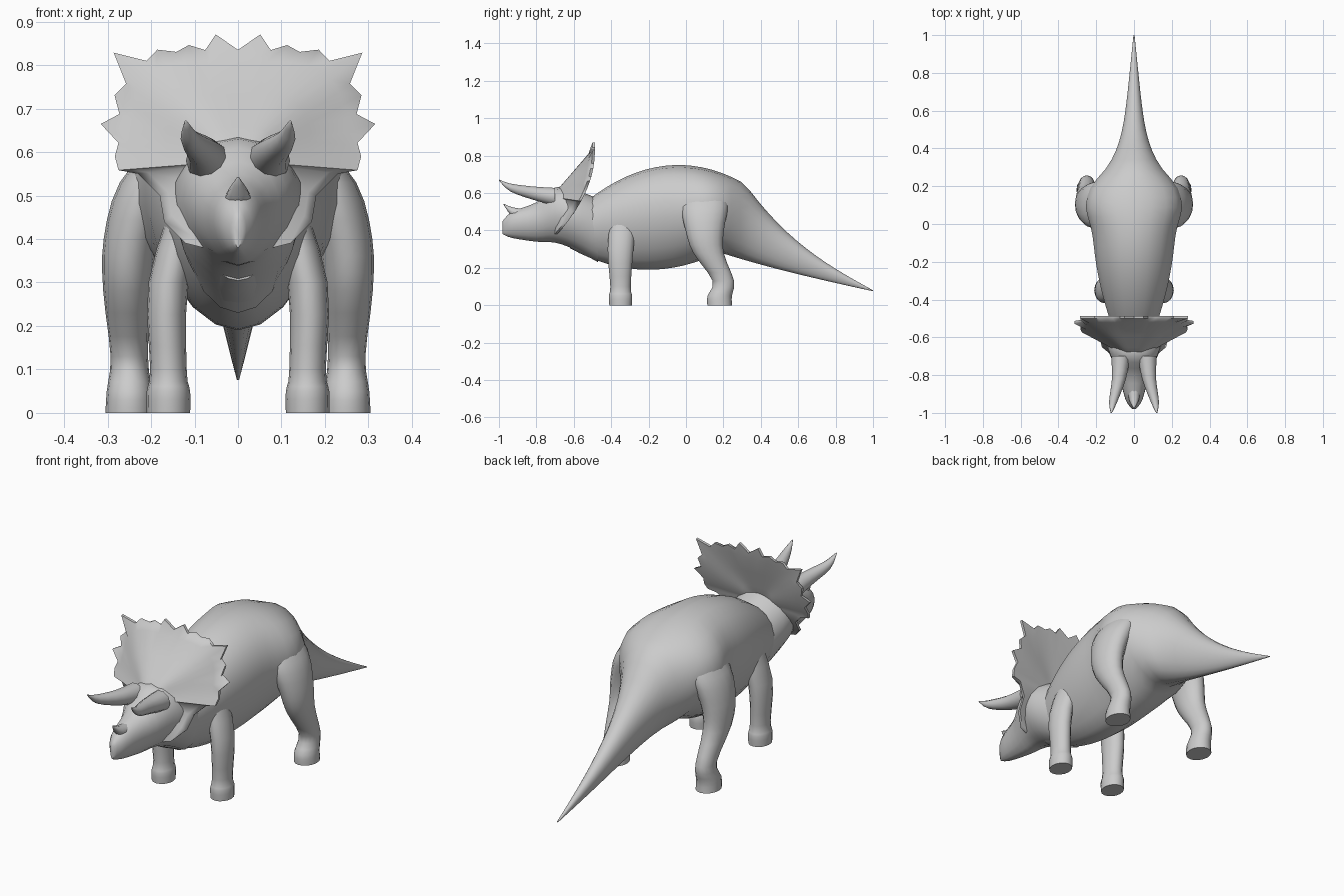
import bpy, bmesh, math
from mathutils import Vector

cube = bpy.data.objects.get("Cube")
if cube:
    bpy.data.objects.remove(cube, do_unlink=True)

skin = bpy.data.materials.new("grey skin")
skin.use_nodes = True
skin.diffuse_color = (0.6, 0.6, 0.6, 1)
skin.node_tree.nodes["Principled BSDF"].inputs["Base Color"].default_value = skin.diffuse_color


def finish(name, bm, mirror=False):
    bmesh.ops.recalc_face_normals(bm, faces=bm.faces)
    mesh = bpy.data.meshes.new(name)
    bm.to_mesh(mesh)
    bm.free()
    mesh.materials.append(skin)
    obj = bpy.data.objects.new(name, mesh)
    bpy.context.collection.objects.link(obj)
    bpy.ops.object.select_all(action='DESELECT')
    obj.select_set(True)
    bpy.context.view_layer.objects.active = obj
    bpy.ops.object.shade_smooth_by_angle(angle=math.radians(60))
    if mirror:
        obj.modifiers.new("Mirror", 'MIRROR').use_mirror_merge = False


def bridge(bm, rings):
    """Join neighbouring closed rings with quads."""
    for inner, outer in zip(rings, rings[1:]):
        for k in range(len(inner)):
            bm.faces.new((inner[k - 1], inner[k], outer[k], outer[k - 1]))


def smooth_sections(sections, steps=3):
    """Catmull-Rom interpolation between section tuples."""
    out = []
    last = len(sections) - 1
    for i in range(last):
        quad = [sections[min(max(i + d, 0), last)] for d in (-1, 0, 1, 2)]
        for s in range(steps):
            t = s / steps
            out.append([b + t / 2 * (c - a + t * (2 * a - 5 * b + 4 * c - d
                                                  + t * (3 * b - a - 3 * c + d)))
                        for a, b, c, d in zip(*quad)])
    return out + [sections[-1]]


def loft(name, sections, upright=False, egg=0.0, sides=16, mirror=False):
    """Skin (x, y, z, half width, half depth) rings, lying flat if upright."""
    bm = bmesh.new()
    rings = []
    for x, y, z, width, depth in sections:
        ring = []
        for k in range(sides):
            angle = math.tau * k / sides
            u = width * math.cos(angle) * (1 + egg * math.sin(angle))
            v = depth * math.sin(angle)
            offset = (u, v, 0) if upright else (u, 0, v)
            ring.append(bm.verts.new(Vector((x, y, z)) + Vector(offset)))
        rings.append(ring)
    bridge(bm, rings)
    bm.faces.new(rings[0])
    bm.faces.new(rings[-1])
    finish(name, bm, mirror)


def barrel(y, low, high, width):
    return (0, y, (low + high) / 2, width, (high - low) / 2)


def trunk_section(y):
    """Arched back, sagging belly and broad haunches, running out into a tapering tail."""
    u = 1 - y
    t = min(y, 0.4)
    high = min(0.75 - 0.8 * (t + 0.04) ** 2, 0.08 + 0.55 * u + 0.6 * u ** 3)
    low = min(0.19 + 0.65 * (t + 0.2) ** 2, 0.075 + 0.22 * u + 0.05 * u ** 3)
    haunch = 0.035 * math.exp(-(10 * t - 1) ** 2)
    width = min(0.22 - 0.3 * (t - 0.05) ** 2 + haunch, 0.003 + 0.1 * u + 0.6 * u ** 6)
    return barrel(y, low, high, width)


def horn(name, rows, mirror=False):
    """Round horn from (x, y, z, radius) rows."""
    loft(name, [(*row, row[-1]) for row in smooth_sections(rows)], sides=10, mirror=mirror)


def leg_pair(name, rows):
    """Legs from (x, y, z, radius) rows, longer front to back the higher they get."""
    loft(name, [(x, y, z, r, r * (1.2 + z)) for x, y, z, r in smooth_sections(rows)],
         upright=True, mirror=True)


# Trunk and tail
STATIONS = 32
loft("body_and_tail", [trunk_section(-0.62 + 1.62 * i / STATIONS) for i in range(STATIONS + 1)],
     egg=0.18, sides=20)

# Skull with beak, widening into cheeks and neck
skull = [barrel(-0.98, 0.38, 0.45, 0.01), barrel(-0.93, 0.36, 0.5, 0.045),
         barrel(-0.8, 0.34, 0.55, 0.08), barrel(-0.7, 0.335, 0.63, 0.125),
         barrel(-0.6, 0.3, 0.62, 0.15), barrel(-0.47, 0.23, 0.57, 0.125)]
loft("head", smooth_sections(skull), egg=0.15)

# Horns
horn("nose_horn", [(0, -0.86, 0.48, 0.035), (0, -0.93, 0.5, 0.026), (0, -0.975, 0.54, 0.003)])
horn("brow_horns", [(0.07, -0.7, 0.58, 0.05), (0.08, -0.82, 0.6, 0.037),
                    (0.11, -0.94, 0.63, 0.022), (0.12, -1, 0.67, 0.003)], mirror=True)

# Legs, from the sole up
leg_pair("hind_legs", [(0.25, 0.18, 0, 0.055), (0.25, 0.18, 0.05, 0.052),
                       (0.25, 0.2, 0.13, 0.043), (0.255, 0.12, 0.28, 0.055),
                       (0.245, 0.1, 0.4, 0.064), (0.2, 0.1, 0.53, 0.072),
                       (0.12, 0.11, 0.65, 0.05)])
leg_pair("front_legs", [(0.16, -0.35, 0, 0.05), (0.16, -0.35, 0.05, 0.05),
                        (0.16, -0.35, 0.1, 0.042), (0.16, -0.35, 0.3, 0.046),
                        (0.1, -0.33, 0.52, 0.04)])


# Neck frill: a rounded box outline with a point every 13 degrees
def frill_point(degrees, growth=0.0):
    c, s = math.cos(math.radians(degrees)), math.sin(math.radians(degrees))
    radius = (1 + growth) * ((c / 0.275) ** 4 + (s / 0.255) ** 4) ** -0.25
    return radius * c, 0.58 + radius * s


def frill_outline(spikiness):
    half = [frill_point(90)]
    for k, growth in enumerate((0.14, 0.05, 0.05, 0.2, 0.06, 0.15, 0.03)):
        tip = 80 - 13 * k
        half += [frill_point(tip, growth * spikiness), frill_point(tip - 6.5)]
    half += [(0.23, 0.55), (0.18, 0.5), (0.17, 0.44), (0.12, 0.39), (0, 0.36)]
    whole = half + [(-x, z) for x, z in half[-2:0:-1]]
    return [Vector((x, -0.5 - max(0, 0.83 - z) ** 2, z)) for x, z in whole]


rim = frill_outline(1)
shield = frill_outline(0)
front_hub = Vector((0, -0.72, 0.58))
back_hub = Vector((0, -0.58, 0.56))
lip = Vector((0, 0.014, 0))
bm = bmesh.new()
loops = [[bm.verts.new(front_hub.lerp(p, f)) for p in shield] for f in (0.3, 0.6, 0.9)]
loops.append([bm.verts.new(p) for p in rim])
loops.append([bm.verts.new(p + lip) for p in rim])
loops += [[bm.verts.new(back_hub.lerp(p + lip, f)) for p in shield] for f in (0.9, 0.6, 0.3)]
bridge(bm, loops)
for ring, hub in ((loops[0], front_hub), (loops[-1], back_hub)):
    centre = bm.verts.new(hub)
    for k in range(len(ring)):
        bm.faces.new((ring[k - 1], ring[k], centre))
finish("neck_frill", bm)
